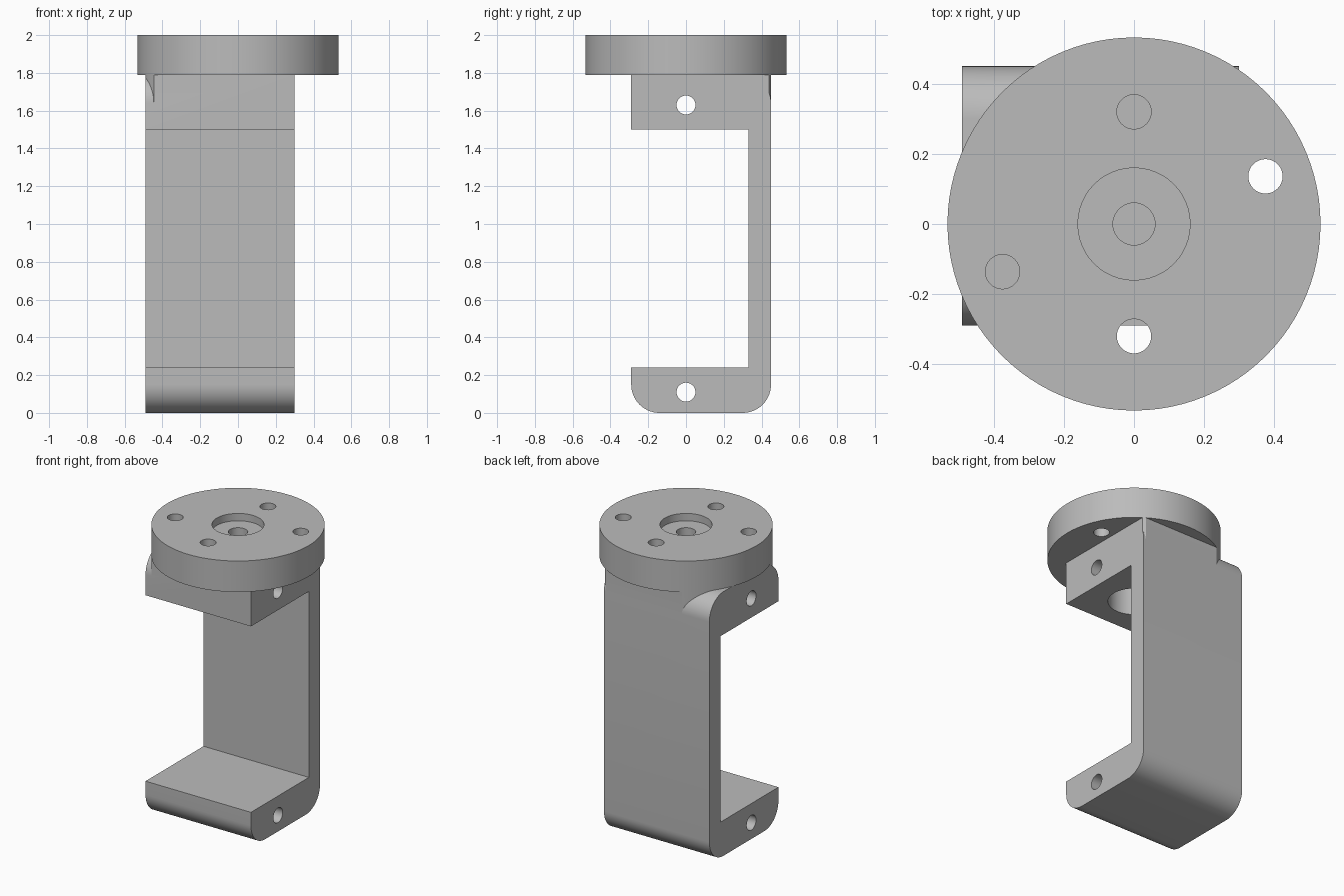
import bpy, bmesh
from math import pi, sin, cos, radians

if "Cube" in bpy.data.objects:
    bpy.data.objects.remove(bpy.data.objects["Cube"], do_unlink=True)

# Main dimensions
LEFT, RIGHT = -0.49, 0.30
FRONT, BACK, WALL = -0.29, 0.45, 0.33
ARM_LOW, ARM_HIGH, SHELF = 0.24, 1.50, 1.79
FILLET, DISC_R, TOP = 0.15, 0.532, 2.0

grey = bpy.data.materials.new("plain grey")
grey.use_nodes = True
colour = (0.5, 0.5, 0.5, 1)
grey.diffuse_color = colour
grey.node_tree.nodes["Principled BSDF"].inputs["Base Color"].default_value = colour


def arc(cy, cz, start, end, r=FILLET, steps=14):
    angles = [radians(start + (end - start) * i / steps) for i in range(steps + 1)]
    return [(cy + r * cos(a), cz + r * sin(a)) for a in angles]


def prism(name, outline, x0, x1):
    """Extrude a y-z outline along x."""
    bm = bmesh.new()
    face = bm.faces.new([bm.verts.new((x0, y, z)) for y, z in outline])
    out = bmesh.ops.extrude_face_region(bm, geom=[face])
    moved = [v for v in out["geom"] if isinstance(v, bmesh.types.BMVert)]
    bmesh.ops.translate(bm, verts=moved, vec=(x1 - x0, 0, 0))
    bmesh.ops.recalc_face_normals(bm, faces=bm.faces)
    mesh = bpy.data.meshes.new(name)
    bm.to_mesh(mesh)
    bm.free()
    obj = bpy.data.objects.new(name, mesh)
    bpy.context.collection.objects.link(obj)
    return obj


def cylinder(name, r, centre, length, sideways=False, sides=48):
    bpy.ops.mesh.primitive_cylinder_add(
        vertices=sides, radius=r, depth=length, location=centre,
        rotation=(0, pi / 2 if sideways else 0, 0))
    obj = bpy.context.object
    obj.name = name
    return obj


def cut(obj, cutter):
    """Subtract a cutter and discard it."""
    cutter.hide_render = True
    mod = obj.modifiers.new("cut", "BOOLEAN")
    mod.operation, mod.solver, mod.object = "DIFFERENCE", "EXACT", cutter
    bpy.context.view_layer.objects.active = obj
    bpy.ops.object.modifier_apply(modifier=mod.name)
    bpy.data.objects.remove(cutter, do_unlink=True)


def finish(obj):
    obj.data.materials.clear()
    obj.data.materials.append(grey)
    bpy.ops.object.select_all(action="DESELECT")
    obj.select_set(True)
    bpy.context.view_layer.objects.active = obj
    bpy.ops.object.shade_smooth_by_angle(angle=radians(30))


# C-shaped bracket with rounded lower edges
outline = (arc(FRONT + FILLET, FILLET, 180, 270) + arc(BACK - FILLET, FILLET, 270, 360)
           + [(BACK, SHELF), (FRONT, SHELF), (FRONT, ARM_HIGH), (WALL, ARM_HIGH),
              (WALL, ARM_LOW), (FRONT, ARM_LOW)])
bracket = prism("bracket", outline, LEFT, RIGHT)

# Rounded upper edges, only where the bracket sticks out past the disc
out = 0.1
for edge, side in ((FRONT, -1), (BACK, 1)):
    centre = edge - side * FILLET
    curve = arc(centre, SHELF - FILLET, 180 if side < 0 else 0, 90)
    wedge = curve + [(centre, SHELF + out), (edge + side * out, SHELF + out),
                     (edge + side * out, SHELF - FILLET)]
    rounding = prism("edge_cutter", wedge, LEFT - out, RIGHT + out)
    cut(rounding, cylinder("disc_keep", DISC_R, (0, 0, SHELF), 1, sides=96))
    cut(bracket, rounding)

# Cross holes through both arms and the bore under the disc
for z in (0.11, 1.63):
    cut(bracket, cylinder("cross_hole", 0.05, (-0.1, 0, z), 1.2, sideways=True))
cut(bracket, cylinder("lower_bore", 0.16, (0, 0, 1.65), 0.5))
finish(bracket)

# Mounting disc with recess, centre hole and four screw holes
disc = cylinder("mounting_disc", DISC_R, (0, 0, (SHELF + TOP) / 2), TOP - SHELF, sides=96)
cut(disc, cylinder("recess", 0.16, (0, 0, TOP + 0.05), 0.2))
cut(disc, cylinder("centre_hole", 0.06, (0, 0, 1.9), 0.6))
for x, y in ((0, 0.32), (0.375, 0.136)):
    for s in (1, -1):
        cut(disc, cylinder("screw_hole", 0.049, (s * x, s * y, 1.9), 0.6))
finish(disc)
